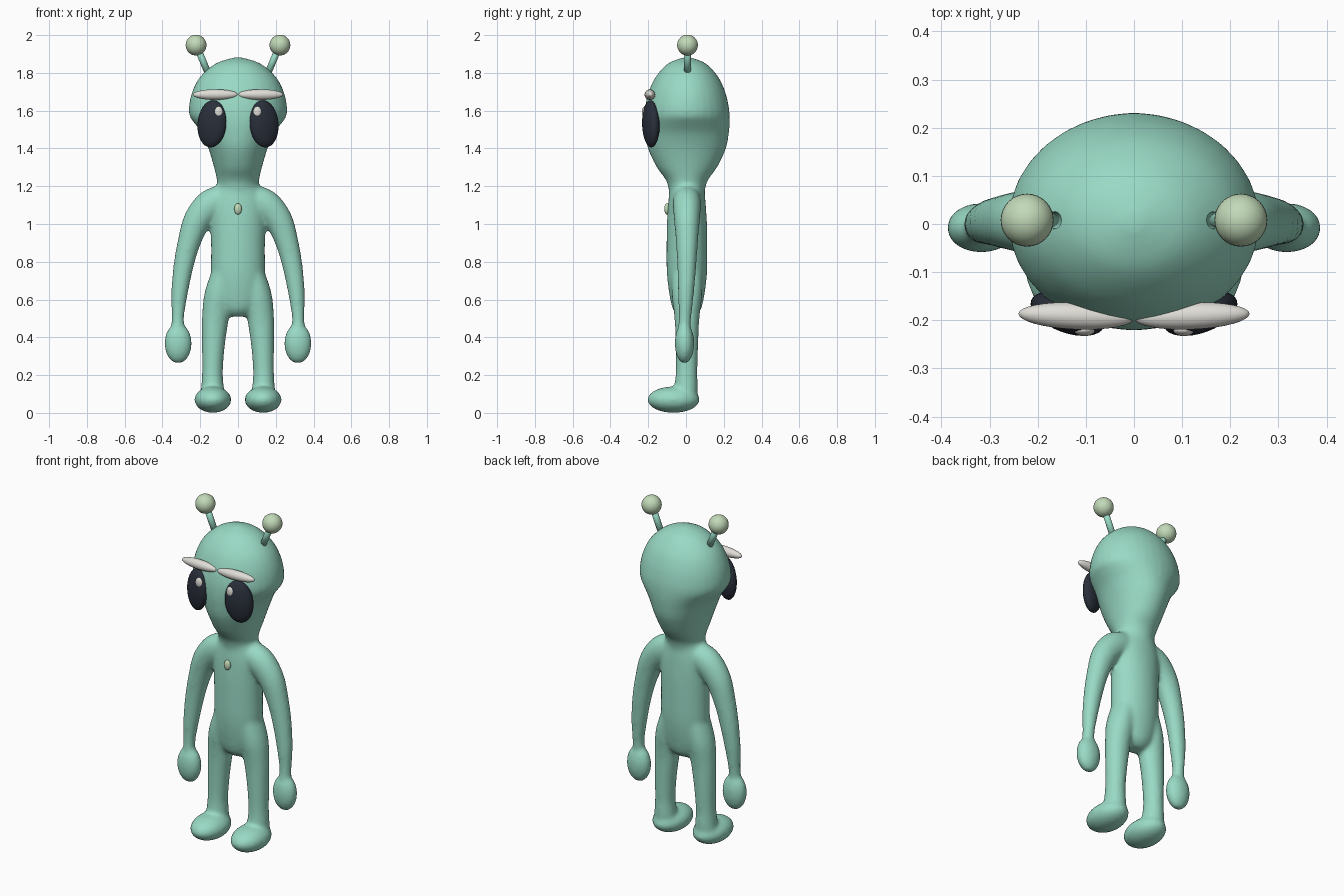
import bpy, bmesh, math
from mathutils import Vector, Matrix, Euler

cube = bpy.data.objects.get("Cube")
if cube:
    bpy.data.objects.remove(cube, do_unlink=True)


def material(name, rgb):
    m = bpy.data.materials.new(name)
    m.use_nodes = True
    m.diffuse_color = (*rgb, 1)
    bsdf = next(n for n in m.node_tree.nodes if n.type == 'BSDF_PRINCIPLED')
    bsdf.inputs["Base Color"].default_value = (*rgb, 1)
    bsdf.inputs["Roughness"].default_value = 0.6
    return m


SKIN = material("mint green skin", (0.32, 0.70, 0.56))
TIP = material("pale green", (0.54, 0.70, 0.48))
DARK = material("dark slate", (0.022, 0.028, 0.042))
PALE = material("warm white", (0.74, 0.72, 0.67))


def ellipsoid(bm, center, radii, rot=(0, 0, 0), seg=32):
    mat = Matrix.LocRotScale(Vector(center), Euler(rot), Vector(radii))
    bmesh.ops.create_uvsphere(bm, u_segments=seg, v_segments=seg // 2, radius=1, matrix=mat)


def spline(a, b, c, d, t):
    return (b * 2 + (c - a) * t + (a * 2 - b * 5 + c * 4 - d) * t ** 2
            + (b * 3 - a - c * 3 + d) * t ** 3) / 2


def loft(bm, stations, side=1, seg=32, steps=4):
    """Closed tube through stations (x, y, z, side radius, depth radius)."""
    p = [Vector((side * s[0], *s[1:])) for s in stations]
    p = [p[0]] + p + [p[-1]]
    path = [spline(*p[i:i + 4], k / steps) for i in range(len(p) - 3) for k in range(steps)]
    path.append(p[-1])
    rings = []
    for i, q in enumerate(path):
        ahead, behind = path[min(i + 1, len(path) - 1)], path[max(i - 1, 0)]
        tangent = Vector(ahead[:3]) - Vector(behind[:3])
        depth = Vector((0, 1, 0))
        across = tangent.cross(depth).normalized()
        rings.append([bm.verts.new(Vector(q[:3])
                      + across * q[3] * math.cos(math.tau * k / seg)
                      + depth * q[4] * math.sin(math.tau * k / seg)) for k in range(seg)])
    for r0, r1 in zip(rings, rings[1:]):
        for k in range(seg):
            n = (k + 1) % seg
            bm.faces.new((r0[k], r0[n], r1[n], r1[k]))
    bm.faces.new(rings[0][::-1])
    bm.faces.new(rings[-1])


def finish(bm, name, mat):
    bmesh.ops.recalc_face_normals(bm, faces=bm.faces)
    mesh = bpy.data.meshes.new(name)
    for f in bm.faces:
        f.smooth = True
    bm.to_mesh(mesh)
    bm.free()
    mesh.materials.append(mat)
    ob = bpy.data.objects.new(name, mesh)
    bpy.context.collection.objects.link(ob)
    return ob


def blob(name, mat, *args):
    bm = bmesh.new()
    ellipsoid(bm, *args)
    return finish(bm, name, mat)


# Body: head, torso, limbs, hands and feet fused into one skin
body = bmesh.new()
head_profile = [(1.882, .02, .02), (1.85, .118, .10), (1.78, .20, .165), (1.70, .243, .203),
                (1.62, .26, .222), (1.57, .256, .226), (1.53, .228, .226), (1.48, .192, .222),
                (1.40, .157, .207), (1.30, .127, .16), (1.22, .11, .105), (1.12, .10, .09)]
loft(body, [(0, .005, z, w, d) for z, w, d in head_profile])
torso_profile = [(1.24, .10, .09), (1.18, .125, .093), (1.10, .15, .10), (1.0, .146, .106),
                 (.88, .143, .108), (.75, .143, .107), (.64, .135, .095), (.55, .10, .075),
                 (.51, .05, .04)]
loft(body, [(0, .005, z, w, d) for z, w, d in torso_profile])

arm = [(.05, .005, 1.14, .07, .07), (.14, .005, 1.105, .082, .075), (.215, .005, 1.02, .074, .068),
       (.26, .005, .90, .061, .058), (.29, .004, .77, .053, .05), (.31, 0, .63, .044, .042),
       (.318, -.005, .51, .033, .034), (.318, -.01, .43, .035, .034)]
leg = [(.08, .005, .74, .06, .08), (.105, .005, .62, .074, .08), (.12, .005, .50, .071, .066),
       (.13, .005, .36, .061, .06), (.135, .003, .22, .055, .057), (.135, 0, .14, .06, .062),
       (.135, 0, .07, .065, .06)]
for s in (-1, 1):
    loft(body, arm, s)
    loft(body, leg, s)
    ellipsoid(body, (s * .317, -.008, .368), (.073, .052, .108))
    ellipsoid(body, (s * .133, -.066, .07), (.098, .139, .07))
skin = finish(body, "body", SKIN)
fuse = skin.modifiers.new("fuse", 'REMESH')
fuse.mode = 'VOXEL'
fuse.voxel_size = 0.01
fuse.use_smooth_shade = True
soften = skin.modifiers.new("soften", 'SMOOTH')
soften.factor = 0.5
soften.iterations = 14

# Chest button
blob("chest_button", TIP, (0, -.1, 1.08), (.02, .015, .03))

# Face details and antennae, one set per side
for s, side in ((1, "left"), (-1, "right")):
    blob(side + "_eye", DARK, (s * .138, -.186, 1.53), (.08, .04, .125), (0, -s * .1, s * .35))
    blob(side + "_eye_glint", PALE, (s * .103, -.22, 1.592), (.022, .013, .03))
    blob(side + "_brow", PALE, (s * .12, -.191, 1.685), (.12, .028, .028), (0, 0, s * .04))
    stalk = bmesh.new()
    loft(stalk, [(.155, .008, 1.79, .018, .018), (.22, .008, 1.945, .018, .018)], s, 20, 1)
    finish(stalk, side + "_antenna_stalk", SKIN)
    blob(side + "_antenna_ball", TIP, (s * .222, .008, 1.947), (.055, .055, .055))
